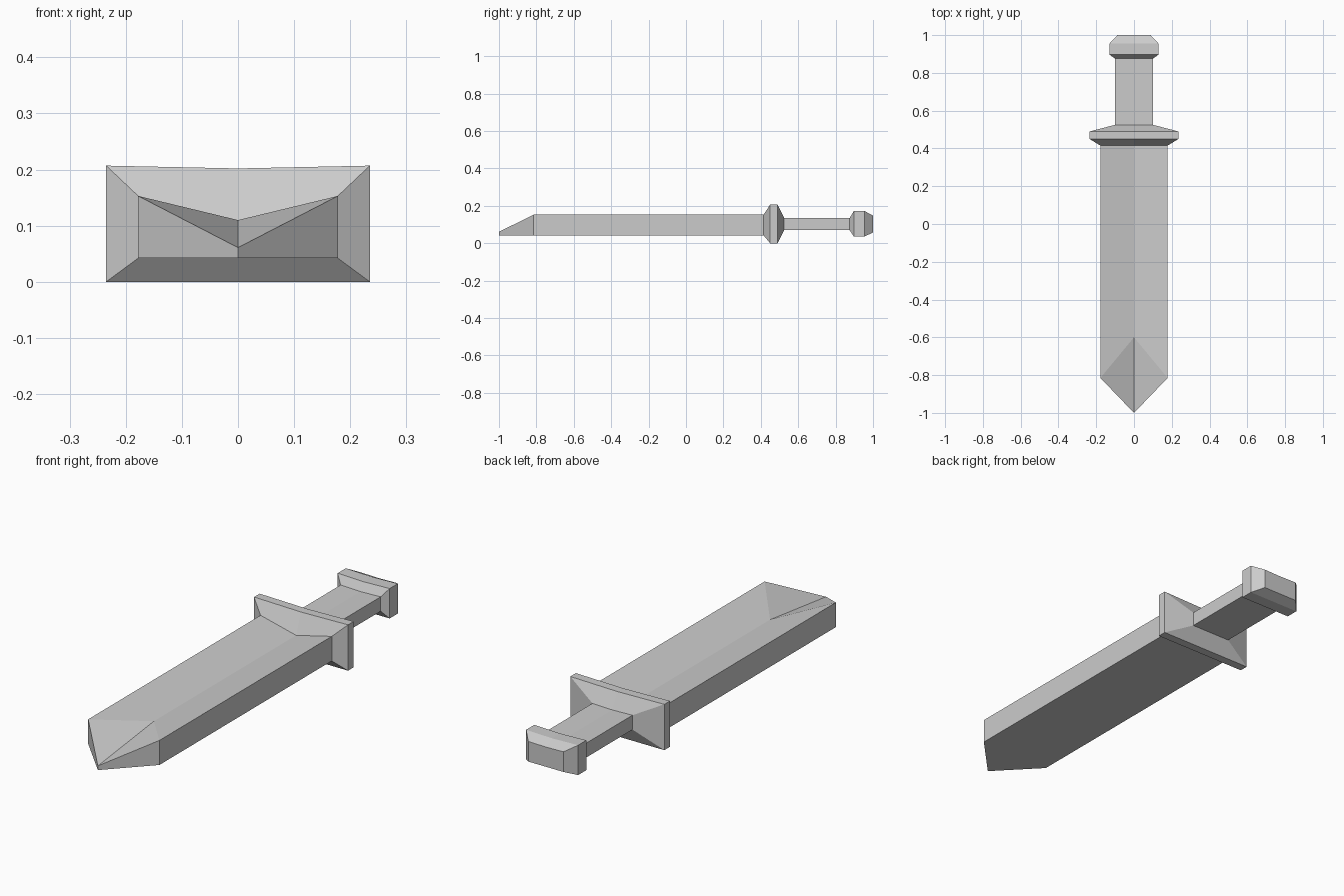
import bpy
import bmesh

cube = bpy.data.objects.get("Cube")
if cube:
    bpy.data.objects.remove(cube)

grey = bpy.data.materials.new("plain_grey")
grey.use_nodes = True
colour = (0.6, 0.6, 0.6, 1)
grey.diffuse_color = colour
grey.node_tree.nodes["Principled BSDF"].inputs["Base Color"].default_value = colour


def section(y, half, low, high, middle, middle_y=None):
    """Five-sided cross-section with a dip along the middle of its top."""
    my = y if middle_y is None else middle_y
    return [(-half, y, low), (half, y, low), (half, y, high),
            (0, my, middle), (-half, y, high)]


def loft(name, sections, cap=False):
    """Skin the sections, given in order from tip to pommel."""
    bm = bmesh.new()
    rings = [[bm.verts.new(p) for p in s] for s in sections]
    for a, b in zip(rings, rings[1:]):
        for i in range(5):
            j = (i + 1) % 5
            bm.faces.new((a[i], b[i], b[j], a[j]))
    if cap:
        bm.faces.new(reversed(rings[-1]))
    bmesh.ops.remove_doubles(bm, verts=bm.verts, dist=0.0001)
    mesh = bpy.data.meshes.new(name)
    bm.to_mesh(mesh)
    bm.free()
    mesh.materials.append(grey)
    obj = bpy.data.objects.new(name, mesh)
    bpy.context.collection.objects.link(obj)


# Shared joints between neighbouring parts
blade_root = section(0.415, 0.178, 0.042, 0.153, 0.11)
grip_front = section(0.525, 0.1, 0.07, 0.135, 0.132)
grip_back = section(0.875, 0.1, 0.07, 0.135, 0.132)

# Blade: hollow top face, pointed tip
loft("blade", [
    section(-1, 0, 0.042, 0.061, 0.061),
    section(-0.815, 0.178, 0.042, 0.153, 0.11, middle_y=-0.6),
    blade_root])

# Guard: wide band tapering to the blade and to the grip
loft("guard", [
    blade_root,
    section(0.45, 0.235, 0, 0.207, 0.202),
    section(0.49, 0.235, 0, 0.207, 0.202),
    grip_front])

# Grip
loft("grip", [grip_front, grip_back])

# Pommel: bevelled block with a closed end
loft("pommel", [
    grip_back,
    section(0.897, 0.13, 0.037, 0.172, 0.168),
    section(0.955, 0.13, 0.037, 0.172, 0.168),
    section(1, 0.088, 0.057, 0.148, 0.146)], cap=True)
